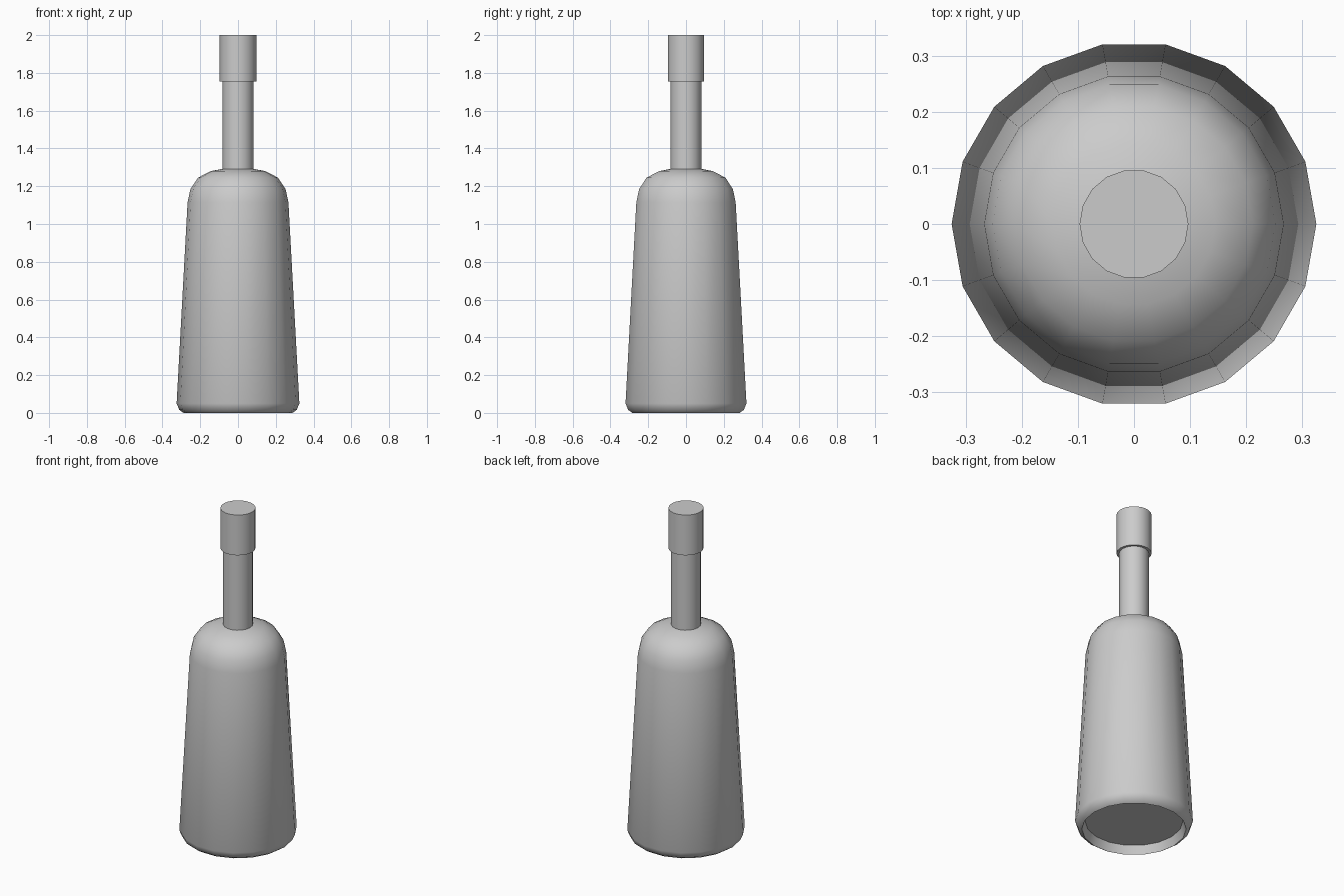
import bpy, bmesh, math

if "Cube" in bpy.data.objects:
    bpy.data.objects.remove(bpy.data.objects["Cube"])

SIDES = 18


def lathe(name, profile):
    """Spin an (r, z) profile around z; both ends are capped flat."""
    bm = bmesh.new()
    rings = []
    for r, z in profile:
        rings.append([bm.verts.new((r * math.cos(2 * math.pi * i / SIDES),
                                    r * math.sin(2 * math.pi * i / SIDES), z))
                      for i in range(SIDES)])
    for a, b in zip(rings, rings[1:]):
        for i in range(SIDES):
            j = (i + 1) % SIDES
            bm.faces.new((a[i], a[j], b[j], b[i]))
    bm.faces.new(rings[0][::-1])
    bm.faces.new(rings[-1])
    bmesh.ops.recalc_face_normals(bm, faces=bm.faces)
    mesh = bpy.data.meshes.new(name)
    bm.to_mesh(mesh)
    bm.free()
    obj = bpy.data.objects.new(name, mesh)
    bpy.context.collection.objects.link(obj)
    bpy.ops.object.select_all(action='DESELECT')
    obj.select_set(True)
    bpy.context.view_layer.objects.active = obj
    bpy.ops.object.shade_smooth_by_angle(angle=math.radians(40))
    return obj


# Bottle: recessed base, tapered body, rounded shoulder, neck and lip collar
lathe("bottle", [
    (0.27, 0.05), (0.288, 0.0),                      # recess under the base
    (0.311, 0.016), (0.325, 0.05),                   # rounded foot
    (0.267, 1.115), (0.252, 1.185), (0.212, 1.245),  # body and shoulder
    (0.145, 1.28), (0.082, 1.292),
    (0.082, 1.755),                                  # neck
    (0.097, 1.755), (0.097, 2.0),                    # lip collar
])
